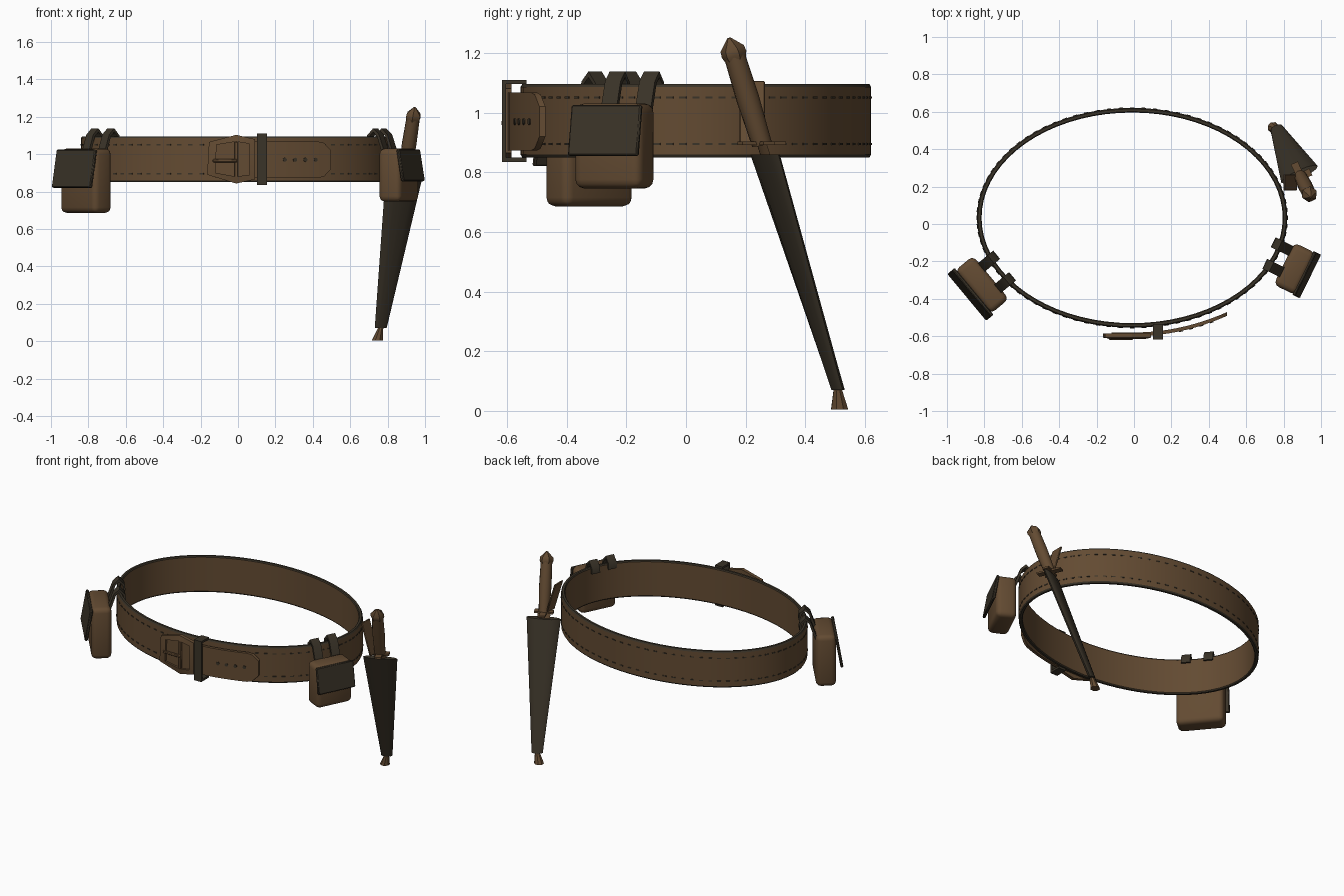
import bpy, bmesh, math
from mathutils import Matrix, Vector

if "Cube" in bpy.data.objects:
    bpy.data.objects.remove(bpy.data.objects["Cube"], do_unlink=True)


def material(name, rgb):
    m = bpy.data.materials.new(name)
    m.use_nodes = True
    m.diffuse_color = (*rgb, 1)
    m.node_tree.nodes["Principled BSDF"].inputs["Base Color"].default_value = (*rgb, 1)
    return m


BROWN = material("brown leather", (0.125, 0.07, 0.032))
DARK = material("dark leather", (0.042, 0.033, 0.021))


def finish(name, bm, *mats, angle=0.7):
    """Turn a bmesh into an object, smooth except at sharp edges."""
    bmesh.ops.recalc_face_normals(bm, faces=bm.faces)
    for f in bm.faces:
        f.smooth = True
    for e in bm.edges:
        e.smooth = len(e.link_faces) == 2 and e.calc_face_angle(0) < angle
    mesh = bpy.data.meshes.new(name)
    bm.to_mesh(mesh)
    bm.free()
    for m in mats:
        mesh.materials.append(m)
    obj = bpy.data.objects.new(name, mesh)
    bpy.context.collection.objects.link(obj)
    return obj


def frame(loc, outward):
    """Placement with local y pointing outward and local z up."""
    y = Vector((*outward, 0)).normalized()
    z = Vector((0, 0, 1))
    m = Matrix((y.cross(z), y, z)).transposed().to_4x4()
    return Matrix.Translation(loc) @ m


def add_box(bm, size, matrix):
    return bmesh.ops.create_cube(bm, size=1, matrix=matrix @ Matrix.Diagonal((*size, 1)))


def box(name, size, matrix, mat, bevel=0.0, segments=1):
    bm = bmesh.new()
    add_box(bm, size, Matrix())
    if bevel:
        bmesh.ops.bevel(bm, geom=bm.edges[:], offset=bevel, segments=segments,
                        profile=0.5, affect='EDGES')
    bm.transform(matrix)
    return finish(name, bm, mat)


def bridge(bm, loops, closed=False):
    """Quads between consecutive closed loops of vertices."""
    pairs = list(zip(loops, loops[1:])) + ([(loops[-1], loops[0])] if closed else [])
    faces = []
    for a, b in pairs:
        n = len(a)
        faces += [bm.faces.new((a[i], a[(i + 1) % n], b[(i + 1) % n], b[i])) for i in range(n)]
    return faces


def loft(name, rings, mat, sides=12):
    """Skin over elliptical rings given as (centre, half axis u, half axis v)."""
    bm = bmesh.new()
    turns = [2 * math.pi * i / sides for i in range(sides)]
    loops = [[bm.verts.new(c + u * math.cos(t) + v * math.sin(t)) for t in turns]
             for c, u, v in rings]
    bridge(bm, loops)
    bm.faces.new(loops[0])
    bm.faces.new(loops[-1])
    return finish(name, bm, mat)


# Belt band: an oval with dark chamfered rims
CX, CY, RX, RY = -0.01, 0.033, 0.83, 0.588


def oval(t, inset=0.0, z=0.0):
    return Vector((CX + (RX - inset) * math.cos(t), CY + (RY - inset) * math.sin(t), z))


def oval_out(t):
    return (math.cos(t) / RX, math.sin(t) / RY)


profile = [(0, 0.86), (0, 1.085), (0.006, 1.095), (0.02, 1.095),
           (0.025, 1.088), (0.025, 0.857), (0.02, 0.85), (0.006, 0.85)]
bm = bmesh.new()
SEG = 72
loops = [[bm.verts.new(oval(2 * math.pi * i / SEG, d, z)) for d, z in profile] for i in range(SEG)]
for f in bridge(bm, loops, closed=True):
    z = f.calc_center_median().z
    f.material_index = int(abs(z - 0.972) > 0.05)
finish("belt_band", bm, BROWN, DARK, angle=0.5)

# Stitch rows around the outside of the band
bm = bmesh.new()
for i in range(84):
    t = 2 * math.pi * i / 84
    for z in (0.895, 1.05):
        add_box(bm, (0.024, 0.005, 0.007), frame(oval(t, 0.0, z), oval_out(t)))
finish("belt_stitches", bm, DARK)


# Free end of the strap, curving over the front
def strap_y(x):
    return -0.59 + 0.44 * max(x, 0) ** 2


bm = bmesh.new()
columns = [-0.12 + 0.05 * i for i in range(12)] + [0.46, 0.497]
loops = []
for x in columns:
    h = 0.097 if x < 0.46 else 0.09 if x < 0.47 else 0.05
    y = strap_y(x)
    loops.append([bm.verts.new((x, y + dy, 0.97 + s * h))
                  for dy, s in ((-0.01, -1), (-0.01, 1), (0.01, 1), (0.01, -1))])
bridge(bm, loops)
bm.faces.new(loops[0])
bm.faces.new(loops[-1])
finish("strap_end", bm, BROWN)

bm = bmesh.new()
for x in (0.25, 0.305, 0.36, 0.415):
    m = frame((x, strap_y(x) - 0.01, 0.97), (0.88 * x, -1)) @ Matrix.Rotation(math.pi / 2, 4, 'X')
    bmesh.ops.create_cone(bm, cap_ends=True, segments=10, radius1=0.011, radius2=0.011,
                          depth=0.008, matrix=m)
finish("strap_holes", bm, DARK)

# Buckle frame, bar and prong
outer = [(-0.165, 0.89), (-0.155, 1.065), (-0.01, 1.103), (0.09, 1.08), (0.09, 0.865), (-0.01, 0.843)]
inner = [(-0.12, 0.9), (-0.115, 1.05), (-0.01, 1.067), (0.062, 1.055), (0.062, 0.89), (-0.01, 0.88)]
bm = bmesh.new()
loops = [[bm.verts.new((x, y, z)) for x, z in pts]
         for pts, y in ((outer, -0.585), (outer, -0.608), (inner, -0.614), (inner, -0.585))]
bridge(bm, loops, closed=True)
finish("buckle_frame", bm, BROWN, angle=0.4)
box("buckle_bar", (0.02, 0.022, 0.19), Matrix.Translation((-0.01, -0.602, 0.972)), BROWN, 0.004)
box("buckle_prong", (0.13, 0.014, 0.018), Matrix.Translation((-0.07, -0.612, 0.965)), BROWN, 0.004)

# Keeper loop around strap and band
bm = bmesh.new()
add_box(bm, (0.055, 0.014, 0.275), Matrix.Translation((0.128, -0.61, 0.972)))
for z in (0.842, 1.102):
    add_box(bm, (0.055, 0.08, 0.014), Matrix.Translation((0.128, -0.575, z)))
finish("keeper_loop", bm, DARK)


# Pouches: rounded body, tilted flap and two hanging straps
def pouch(side, loc, outward, size, flap_size, flap_out, flap_z, hangers):
    base = frame(loc, outward)
    box(side + "_pouch_body", size, base, BROWN, 0.03, 3)
    tilt = Matrix.Translation((0, flap_out, flap_z - loc[2])) @ Matrix.Rotation(0.17, 4, 'X')
    box(side + "_pouch_flap", flap_size, base @ tilt, DARK, 0.005)
    back = [(-0.04, 1.06), (-0.036, 1.1), (0.0, 1.138), (0.035, 1.105), (0.075, 0.99)]
    front = [(-0.028, 1.06), (-0.022, 1.096), (0.0, 1.118), (0.022, 1.098), (0.058, 0.99)]
    for k, (x, y) in enumerate(hangers):
        m = frame((x, y, 0), outward)
        bm = bmesh.new()
        rows = [[bm.verts.new(m @ Vector((s * 0.029, p[0], p[1])))
                 for s, p in ((-1, a), (1, a), (1, b), (-1, b))] for a, b in zip(back, front)]
        bridge(bm, rows)
        bm.faces.new(rows[0])
        bm.faces.new(rows[-1])
        finish(f"{side}_pouch_strap_{k + 1}", bm, DARK)


pouch("right", (-0.813, -0.325, 0.858), (-0.77, -0.64), (0.30, 0.125, 0.345),
      (0.325, 0.018, 0.205), 0.08, 0.922, [(-0.765, -0.19), (-0.68, -0.305)])
pouch("left", (0.86, -0.24, 0.888), (0.9, -0.44), (0.25, 0.13, 0.285),
      (0.26, 0.018, 0.172), 0.07, 0.94, [(0.78, -0.115), (0.735, -0.23)])

# Dagger: everything follows one slanted axis
TIP, TOP = Vector((0.763, 0.51, 0.07)), Vector((0.885, 0.265, 0.86))
U, V = Vector((0.91, 0.42, 0)), Vector((-0.42, 0.91, 0))


def on_axis(z):
    return TIP.lerp(TOP, (z - TIP.z) / (TOP.z - TIP.z))


axis = (TOP - TIP).normalized()
SIDE = axis.cross(V).normalized()
FACE = axis.cross(SIDE).normalized()


def round_rings(pairs):
    return [(on_axis(z), SIDE * r, FACE * r) for z, r in pairs]


loft("dagger_sheath", [(TIP, U * 0.035, V * 0.019), (TOP, U * 0.107, V * 0.023)], DARK)
loft("sheath_tip", [(Vector((0.745, 0.515, 0.004)), U * 0.031, V * 0.031),
                    (on_axis(0.075), U * 0.014, V * 0.014)], BROWN, 8)
loft("dagger_blade", [(on_axis(0.84), U * 0.04, V * 0.01),
                      (on_axis(0.9), U * 0.04, V * 0.01)], BROWN, 6)
loft("dagger_grip", round_rings([(0.895, 0.034), (1.05, 0.039), (1.19, 0.036)]), BROWN)
loft("dagger_pommel", round_rings([(1.172, 0.034), (1.195, 0.043), (1.215, 0.041),
                                   (1.25, 0.006)]), BROWN, 6)

# Cross guard: two thin crossed bars
bm = bmesh.new()
for direction, length in (((0.91, 0.42), 0.12), ((-0.42, 0.91), 0.16)):
    add_box(bm, (0.04, length, 0.012), frame(on_axis(0.897), direction))
finish("dagger_guard", bm, BROWN)

# Leather tab joining the dagger to the belt
tab = Matrix.Translation((0.835, 0.222, 1.0)) @ Matrix.Rotation(-0.3, 4, 'Y')
box("dagger_tab", (0.01, 0.085, 0.22), tab, BROWN, 0.003)
